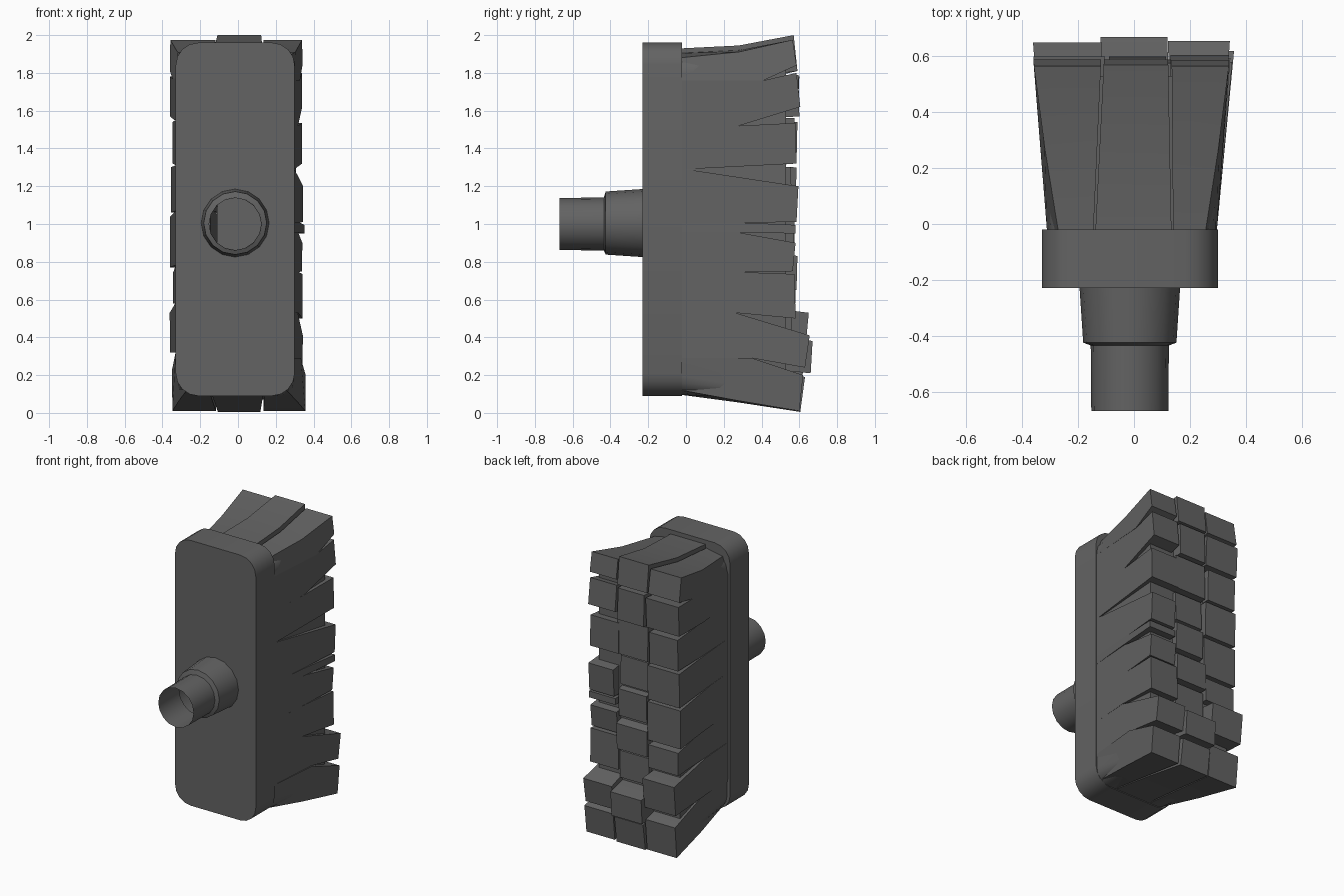
import bpy, bmesh, math, random

if "Cube" in bpy.data.objects:
    bpy.data.objects.remove(bpy.data.objects["Cube"])

random.seed(4)
CX, CZ = -0.015, 1.005            # centre of the block and handle socket
ROOT = -0.02                      # where the bristles leave the block

grey = bpy.data.materials.new("dark grey")
grey.diffuse_color = (0.125, 0.125, 0.125, 1)
grey.use_nodes = True
grey.node_tree.nodes["Principled BSDF"].inputs["Base Color"].default_value = grey.diffuse_color


def finish(bm, name, angle=30):
    bmesh.ops.recalc_face_normals(bm, faces=bm.faces[:])
    me = bpy.data.meshes.new(name)
    bm.to_mesh(me)
    bm.free()
    ob = bpy.data.objects.new(name, me)
    bpy.context.collection.objects.link(ob)
    me.materials.append(grey)
    bpy.ops.object.select_all(action='DESELECT')
    ob.select_set(True)
    bpy.context.view_layer.objects.active = ob
    bpy.ops.object.shade_smooth_by_angle(angle=math.radians(angle))
    return ob


def rounded_loop(bm, y, x0, x1, z0, z1, r, seg=4):
    """Rounded rectangle facing along y."""
    vs = []
    for k, (cx, cz) in enumerate([(x1 - r, z1 - r), (x0 + r, z1 - r),
                                  (x0 + r, z0 + r), (x1 - r, z0 + r)]):
        for i in range(seg + 1):
            a = math.pi / 2 * (k + i / seg)
            vs.append(bm.verts.new((cx + r * math.cos(a), y, cz + r * math.sin(a))))
    return vs


def circle_loop(bm, y, r, z=CZ, n=16):
    return [bm.verts.new((CX + r * math.cos(2 * math.pi * i / n), y,
                          z + r * math.sin(2 * math.pi * i / n))) for i in range(n)]


def loft(bm, loops):
    for a, b in zip(loops, loops[1:]):
        n = len(a)
        for i in range(n):
            j = (i + 1) % n
            bm.faces.new((a[i], a[j], b[j], b[i]))


def edges_of(bm, loop):
    out = []
    for i, v in enumerate(loop):
        w = loop[(i + 1) % len(loop)]
        out.append(bm.edges.get((v, w)) or bm.edges.new((v, w)))
    return out


# Rounded block with the bristle core behind it
bm = bmesh.new()
front = rounded_loop(bm, -0.23, -0.33, 0.30, 0.09, 1.96, 0.12)
back = rounded_loop(bm, ROOT, -0.33, 0.30, 0.09, 1.96, 0.12)
core_a = rounded_loop(bm, ROOT, -0.305, 0.292, 0.095, 1.89, 0.10)
core_b = rounded_loop(bm, 0.53, -0.325, 0.308, 0.07, 1.91, 0.03)
loft(bm, [front, back, core_a, core_b])
bm.faces.new(core_b)
hole = circle_loop(bm, -0.23, 0.18)
bmesh.ops.triangle_fill(bm, edges=edges_of(bm, front) + edges_of(bm, hole), use_beauty=True)
finish(bm, "block")

# Hollow handle socket: tapered collar, then an open tube
bm = bmesh.new()
loft(bm, [circle_loop(bm, -0.23, 0.18), circle_loop(bm, -0.425, 0.167),
          circle_loop(bm, -0.435, 0.14, 1.0), circle_loop(bm, -0.67, 0.138, 1.0)])
finish(bm, "handle_socket")


def tuft(name, profile, inner, outer, chamfer):
    """Side profile (y, z) extruded across x; inner and outer give x at a y.
    chamfer holds the profile points pulled in to follow the block corner."""
    bm = bmesh.new()
    a, b = [], []
    for i, (y, z) in enumerate(profile):
        pull = chamfer.get(i, 0)
        side = 1 if outer(y) > inner(y) else -1
        a.append(bm.verts.new((inner(y), y, z)))
        b.append(bm.verts.new((outer(y) - side * abs(pull), y, z - pull * 0.6)))
    loft(bm, [a, b])
    bm.faces.new(a)
    bm.faces.new(b)
    finish(bm, name, 20)


def ramp(x0, x1):
    return lambda y: x0 + (x1 - x0) * (y - ROOT) / 0.6


# Tufts from top to bottom: tip top z, tip bottom z, tip top y, tip bottom y,
# then depth y and height z where the gap below closes
right = [
    (1.975, 1.84, .565, .585, .41, 1.76), (1.80, 1.62, .585, .605, .28, 1.52),
    (1.535, 1.32, .58, .585, 0.0, 1.29), (1.20, 1.01, .595, .585, .28, 1.008),
    (0.995, 0.95, .58, .58, .28, .955), (0.90, 0.75, .58, .565, .30, .745),
    (0.735, 0.50, .575, .58, .26, .53), (0.41, 0.24, .655, .63, .35, .29),
    (0.20, 0.01, .62, .60, .28, .055)]
left = [
    (1.975, 1.81, .565, .59, .42, 1.77), (1.78, 1.57, .60, .59, .30, 1.55),
    (1.54, 1.32, .59, .585, .25, 1.31), (1.30, 1.06, .585, .58, .20, 1.07),
    (1.04, 0.77, .575, .575, .30, .78), (0.74, 0.58, .58, .58, .25, .58),
    (0.53, 0.32, .65, .63, .30, .32), (0.23, 0.01, .62, .60, .28, .055)]
middle = [
    (2.0, 1.81, .57, .59, .45, 1.79), (1.79, 1.57, .595, .60, .45, 1.56),
    (1.56, 1.32, .575, .58, .45, 1.31), (1.30, 1.10, .555, .56, .45, 1.09),
    (1.07, 0.88, .575, .57, .45, .87), (0.83, 0.65, .59, .585, .45, .65),
    (0.63, 0.44, .56, .56, .45, .43), (0.38, 0.21, .67, .66, .45, .23),
    (0.19, 0.005, .63, .605, .28, .055)]


def build_column(name, rows, edges, top):
    last = len(rows) - 1
    for i, (zt, zb, yt, yb, ay, az) in enumerate(rows):
        first, final = i == 0, i == last
        up_y, up_z = (0.28, top + 0.015) if first else rows[i - 1][4:]
        start = ROOT if name != "middle" or first or final else 0.35
        low = 0.095 if final else az
        profile = [(start, top if first else up_z), (max(up_y, start + 0.01), up_z),
                   (yt, zt), (yb, zb), (max(ay, start + 0.01), az), (start, low)]
        wobble = random.uniform(-0.012, 0.008)
        shift = random.uniform(-0.02, 0.02) if 0 < i < last else 0
        (r0, r1), (t0, t1) = edges
        sign = 1 if t1 > t0 else -1
        chamfer = {}
        if name != "middle" and first:
            chamfer = {0: 0.04, 1: 0.015}
        if name != "middle" and final:
            chamfer = {5: -0.04, 4: -0.015}
        tuft(f"{name}_tuft_{i + 1}", profile, ramp(r0, t0 + shift),
             ramp(r1, t1 + sign * wobble), chamfer)


# Three flaring columns: (inner, outer) x at the root, then at the tip
build_column("right", right, ((0.140, 0.297), (0.135, 0.348)), 1.905)
build_column("left", left, ((-0.145, -0.312), (-0.118, -0.355)), 1.905)
build_column("middle", middle, ((-0.138, 0.134), (-0.108, 0.125)), 1.93)
